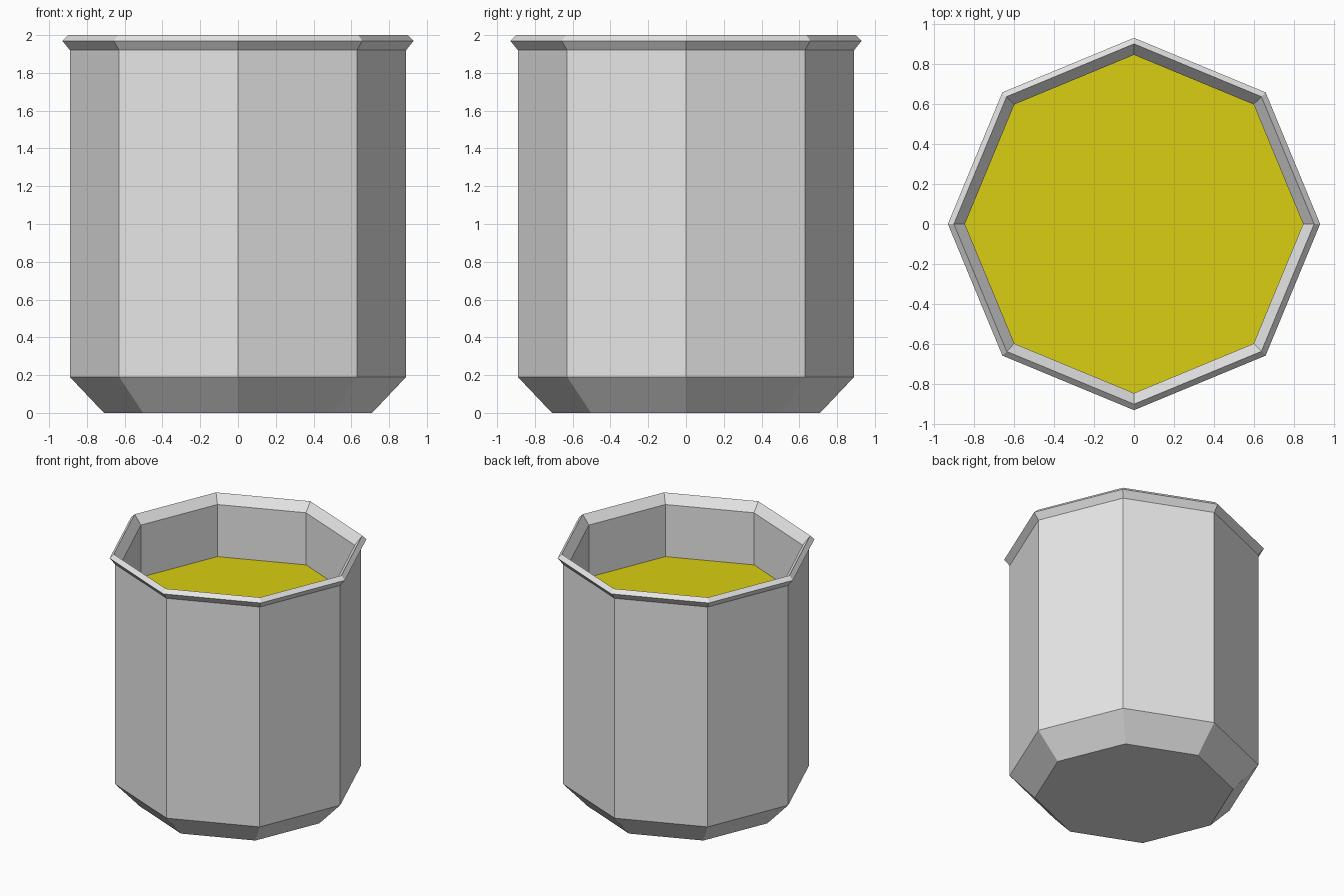
import bpy, bmesh, math

if "Cube" in bpy.data.objects:
    bpy.data.objects.remove(bpy.data.objects["Cube"])

SIDES = 8


def material(name, rgb):
    m = bpy.data.materials.new(name)
    m.diffuse_color = (*rgb, 1.0)
    m.use_nodes = True
    m.node_tree.nodes["Principled BSDF"].inputs["Base Color"].default_value = m.diffuse_color
    return m


def lathe(name, profile, mat, cap_first=False, cap_last=False):
    """Octagonal solid of revolution from (radius, z) points."""
    bm = bmesh.new()
    rings = [[bm.verts.new((r * math.cos(2 * math.pi * i / SIDES),
                            r * math.sin(2 * math.pi * i / SIDES), z))
              for i in range(SIDES)] for r, z in profile]
    for a, b in zip(rings, rings[1:]):
        for i in range(SIDES):
            j = (i + 1) % SIDES
            bm.faces.new((a[i], a[j], b[j], b[i]))
    if cap_first:
        bm.faces.new(rings[0][::-1])
    if cap_last:
        bm.faces.new(rings[-1])
    mesh = bpy.data.meshes.new(name)
    bm.to_mesh(mesh)
    bm.free()
    mesh.materials.append(mat)
    obj = bpy.data.objects.new(name, mesh)
    bpy.context.collection.objects.link(obj)
    return obj


grey = material("light grey", (0.8, 0.8, 0.8))
yellow = material("yellow", (0.70, 0.62, 0.006))

# Cup: chamfered foot, straight wall, flared rim, inner wall down to the fill
lathe("cup", [(0.71, 0.0), (0.89, 0.19), (0.89, 1.92), (0.93, 1.97),
              (0.90, 2.0), (0.845, 1.93), (0.845, 1.52)], grey, cap_first=True)

# Flat fill surface inside the cup
lathe("liquid", [(0.845, 1.52)], yellow, cap_last=True)
